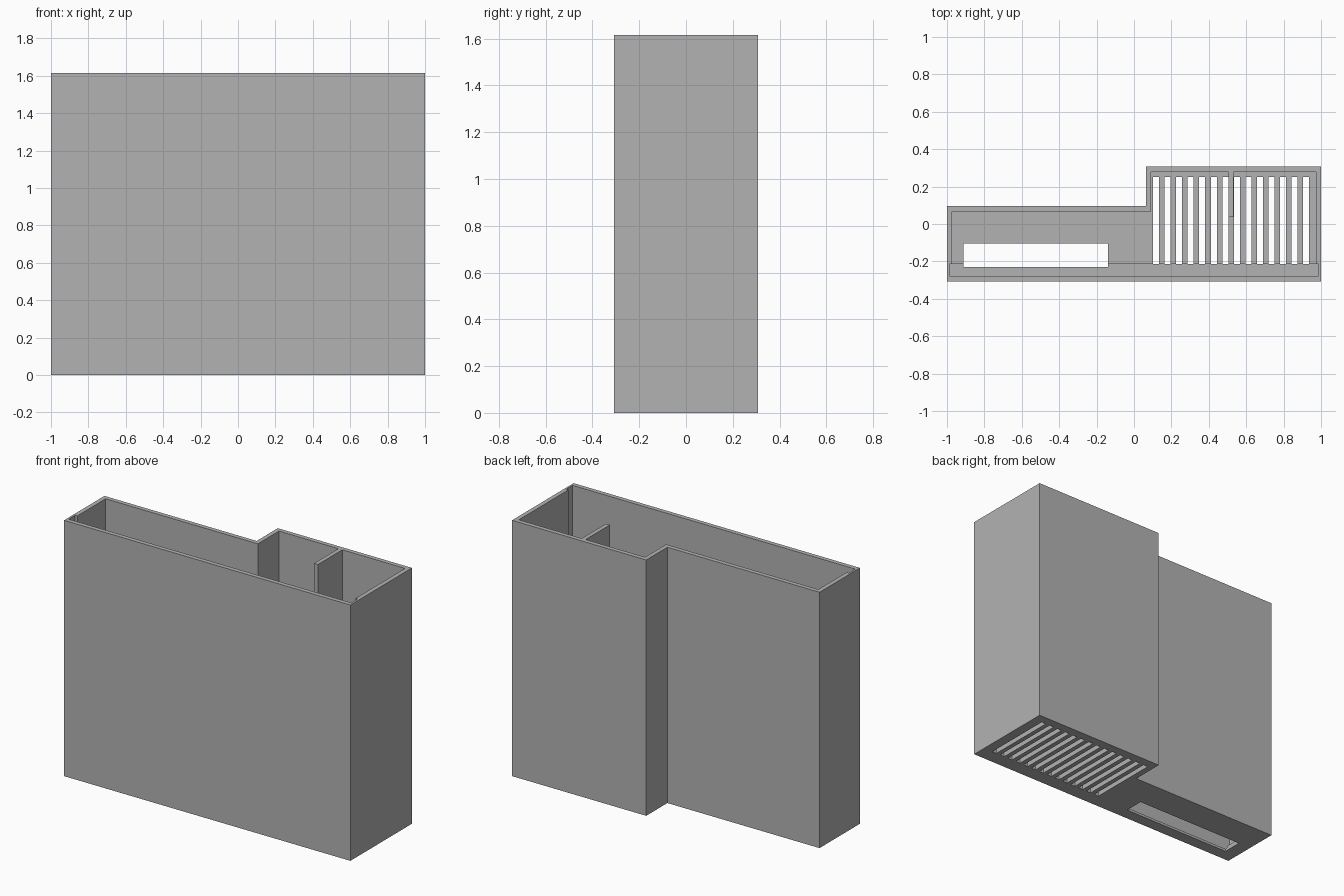
import bpy
import bmesh

cube = bpy.data.objects.get("Cube")
if cube:
    bpy.data.objects.remove(cube, do_unlink=True)

HEIGHT = 1.615
WALL = 0.028
FLOOR = 0.03

grey = bpy.data.materials.new("plain grey")
grey.use_nodes = True
grey.diffuse_color = (0.45, 0.45, 0.45, 1)
grey.node_tree.nodes["Principled BSDF"].inputs["Base Color"].default_value = (0.45, 0.45, 0.45, 1)


def prism(name, outline, z0, z1):
    """Extrude a flat outline between two heights."""
    bm = bmesh.new()
    base = bm.faces.new([bm.verts.new((x, y, z0)) for x, y in outline])
    top = bmesh.ops.extrude_face_region(bm, geom=[base])["geom"]
    verts = [v for v in top if isinstance(v, bmesh.types.BMVert)]
    bmesh.ops.translate(bm, vec=(0, 0, z1 - z0), verts=verts)
    bmesh.ops.recalc_face_normals(bm, faces=bm.faces)
    mesh = bpy.data.meshes.new(name)
    bm.to_mesh(mesh)
    bm.free()
    mesh.materials.append(grey)
    obj = bpy.data.objects.new(name, mesh)
    bpy.context.collection.objects.link(obj)
    return obj


def box(name, x0, x1, y0, y1, z0, z1):
    return prism(name, [(x0, y0), (x1, y0), (x1, y1), (x0, y1)], z0, z1)


def cut(target, cutter):
    """Subtract the cutter, then discard it."""
    mod = target.modifiers.new("cut", "BOOLEAN")
    mod.operation = "DIFFERENCE"
    mod.solver = "EXACT"
    mod.object = cutter
    bpy.context.view_layer.objects.active = target
    bpy.ops.object.modifier_apply(modifier=mod.name)
    bpy.data.objects.remove(cutter, do_unlink=True)


def stepped_outline(inset, front):
    """Footprint with a deeper bay on the left side."""
    side, back, bay, step = 1 - inset, 0.307 - inset, 0.063 + inset, 0.096 - inset
    return [(-side, front), (side, front), (side, back),
            (bay, back), (bay, step), (-side, step)]


# Open-topped housing
housing = prism("housing", stepped_outline(0, -0.307), 0, HEIGHT)
cut(housing, prism("cavity", stepped_outline(WALL, -0.25), FLOOR, HEIGHT + 0.1))

# Panel groove behind the front wall, let into the sides and floor
cut(housing, box("panel_groove", -0.987, 0.987, -0.279, -0.214, FLOOR - 0.014, HEIGHT + 0.1))

# Long slot through the floor
cut(housing, box("floor_slot", -0.912, -0.139, -0.23, -0.104, -0.1, 0.1))

# Row of vent slits through the floor of the bay
for i in range(14):
    x = 0.102 + i * 0.0617
    cut(housing, box("vent_slit", x, x + 0.032, -0.213, 0.25, -0.1, 0.1))

# Short partition standing in the bay
box("partition", 0.506, 0.533, 0.037, 0.307 - WALL, FLOOR, HEIGHT)
